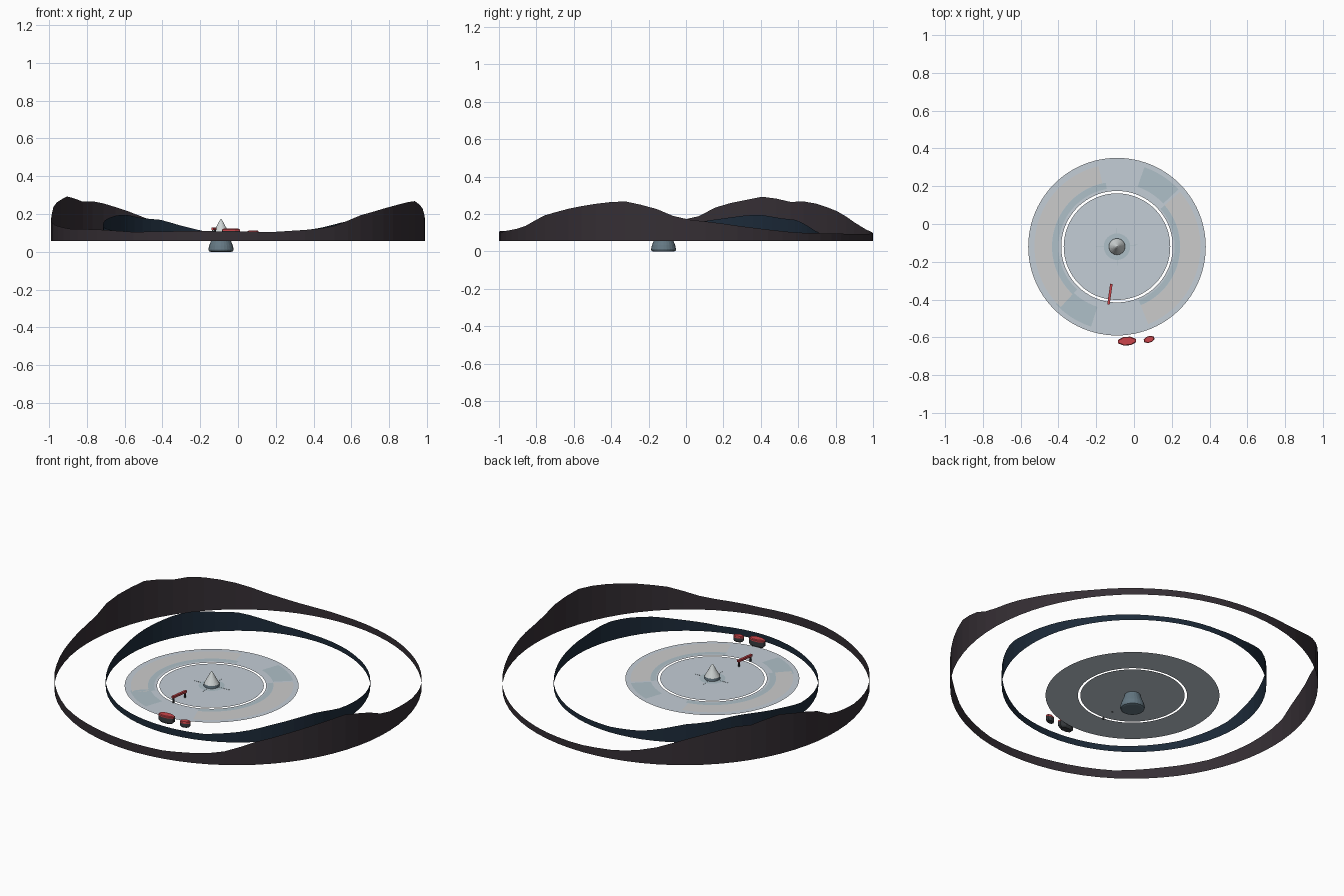
import bpy, math
from math import sin, cos, radians, tau

if "Cube" in bpy.data.objects:
    bpy.data.objects.remove(bpy.data.objects["Cube"])

CX, CY, Z = -0.09, -0.12, 0.087   # centre and height of the ice plate


def mat(name, col):
    m = bpy.data.materials.new(name)
    m.diffuse_color = (*col, 1)
    m.use_nodes = True
    m.node_tree.nodes["Principled BSDF"].inputs["Base Color"].default_value = m.diffuse_color
    return m


ROCK = mat("dark_rock", (0.036, 0.028, 0.035))
NAVY = mat("navy_rock", (0.012, 0.024, 0.042))
ICE = mat("ice", (0.55, 0.61, 0.67))
PALE = mat("pale_ice", (0.66, 0.67, 0.68))
BLUE = mat("blue_ice", (0.43, 0.53, 0.58))
HULL = mat("hull", (0.13, 0.19, 0.23))
NOSE = mat("nose", (0.62, 0.66, 0.66))
RED = mat("red", (0.6, 0.06, 0.07))
DARK = mat("dark", (0.04, 0.045, 0.05))


def make(name, verts, faces, m, smooth=False):
    me = bpy.data.meshes.new(name)
    me.from_pydata(verts, [], faces)
    ob = bpy.data.objects.new(name, me)
    bpy.context.collection.objects.link(ob)
    me.materials.append(m)
    if smooth:
        me.shade_smooth()
    return ob


def ridge(name, rx, ry, base, keys, m, n=72):
    """Thin wall whose top edge follows (angle, height) keys."""
    keys = keys + [(keys[0][0] + 360, keys[0][1])]
    v = []
    for i in range(n):
        a = keys[0][0] + 360 * i / n
        for (a0, z0), (a1, z1) in zip(keys, keys[1:]):
            if a0 <= a <= a1:
                h = z0 + (z1 - z0) * (a - a0) / (a1 - a0)
                break
        x, y = rx * cos(radians(a)), ry * sin(radians(a))
        v += [(x, y, base), (x, y, h)]
    f = [(2*i, 2*((i+1) % n), 2*((i+1) % n)+1, 2*i+1) for i in range(n)]
    make(name, v, f, m)


def sector(name, r0, r1, a0, a1, z, m):
    """Flat annular sector around the plate centre."""
    n = max(4, int((a1 - a0) / 3.75))
    v = []
    for i in range(n + 1):
        a = radians(a0 + (a1 - a0) * i / n)
        v += [(CX + r*cos(a), CY + r*sin(a), z) for r in (r0, r1)]
    make(name, v, [(2*i, 2*i+1, 2*i+3, 2*i+2) for i in range(n)], m)


def lathe(name, prof, m, n=24):
    v = [(CX + r*cos(tau*i/n), CY + r*sin(tau*i/n), z) for r, z in prof for i in range(n)]
    f = [(j*n+i, j*n+(i+1) % n, (j+1)*n+(i+1) % n, (j+1)*n+i)
         for j in range(len(prof)-1) for i in range(n)]
    f += [tuple(reversed(range(n)))]
    make(name, v, f, m)


def box(name, loc, size, rot, m):
    x, y, z = (s / 2 for s in size)
    v = [(a, b, c) for a in (-x, x) for b in (-y, y) for c in (-z, z)]
    f = [(0, 1, 3, 2), (4, 6, 7, 5), (0, 4, 5, 1), (2, 3, 7, 6), (0, 2, 6, 4), (1, 5, 7, 3)]
    ob = make(name, v, f, m)
    ob.location, ob.rotation_euler.z = loc, rot


def slab(name, x, y, rot, rx, ry, levels, m):
    """Eight-sided rounded block; levels are (scale, z)."""
    n, v = 8, []
    for s, z in levels:
        for i in range(n):
            a = tau * (i + .5) / n
            px, py = rx*s*cos(a)*1.06, ry*s*sin(a)*1.06
            v.append((x + px*cos(rot) - py*sin(rot), y + px*sin(rot) + py*cos(rot), z))
    k = len(levels) - 1
    f = [(j*n+i, j*n+(i+1) % n, (j+1)*n+(i+1) % n, (j+1)*n+i) for j in range(k) for i in range(n)]
    f += [tuple(reversed(range(n))), tuple(range(k*n, k*n+n))]
    make(name, v, f, m)


# distant ridges
ridge("outer_ridge", .99, 1.0, .056, [
    (-79, .105), (-65, .12), (-58, .14), (-50, .19), (-37, .235), (-26, .262), (-19, .268),
    (-14, .25), (-10, .235), (-5, .195), (0, .172), (9, .155), (17, .135), (28, .113), (37, .1),
    (55, .095), (75, .094), (90, .097), (104, .112), (114, .145), (125, .21), (134, .25),
    (140, .268), (146, .265), (155, .296), (166, .26), (171, .235), (177, .18), (190, .145),
    (205, .122), (222, .118), (236, .105), (255, .11)], ROCK)
ridge("inner_ridge", .715, .715, .06, [
    (-70, .1), (-53, .125), (-40, .155), (-28, .172), (-18, .175), (-5, .145), (10, .125),
    (30, .1), (60, .09), (90, .094), (105, .11), (114, .135), (124, .168), (135, .178),
    (147, .198), (156, .19), (172, .163), (185, .13), (210, .105), (240, .095), (265, .1)], NAVY)

# ice plate: inner floe and outer ring with a narrow gap
sector("outer_ice", .295, .47, 0, 360, Z, ICE)
sector("inner_ice", 0.0001, .282, 0, 360, Z, ICE)

# tinted patches on the ice
T = Z + .0015
sector("pale_patch_left", .345, .437, 103, 227, T, PALE)
sector("pale_patch_right", .335, .442, -68, 41, T, PALE)
sector("blue_band_left", .31, .344, 100, 227, T, BLUE)
sector("blue_band_right", .305, .334, -68, 41, T, BLUE)
sector("blue_patch_back", .335, .445, 43, 71, T, BLUE)
sector("blue_patch_front", .335, .445, 223, 252, T, BLUE)
sector("melt_ring", .03, .07, 0, 360, T, BLUE)
for i, (dx, dy, sx, sy) in enumerate([(0, .004, .22, .003), (0, 0, .003, .2)]):
    box(f"crack_{i+1}", (CX+dx, CY+dy, T), (sx, sy, .001), .05, BLUE)

# capsule standing through the ice
lathe("capsule_hull", [(.055, 0), (.064, .003), (.067, .012), (.062, .034), (.052, .06),
                       (.044, .08), (.042, .104)], HULL)
lathe("capsule_nose", [(.042, .1), (.04, .106), (.022, .138), (.008, .165), (.0005, .174)], NOSE)

# red frame: crossbar on two posts
p0, p1 = (-.12, -.318), (-.135, -.425)
ang = math.atan2(p1[1]-p0[1], p1[0]-p0[0])
box("frame_bar", ((p0[0]+p1[0])/2, (p0[1]+p1[1])/2, .122), (.11, .013, .012), ang, RED)
for i, t in enumerate((.08, .92)):
    box(f"frame_post_{i+1}", (p0[0]+(p1[0]-p0[0])*t, p0[1]+(p1[1]-p0[1])*t, .102),
        (.008, .008, .034), ang, DARK)

# two supply blocks with red tops
for i, (x, y, r, rx, ry, zt) in enumerate([(-.037, -.62, .06, .048, .023, .122),
                                           (.08, -.611, .3, .029, .017, .112)]):
    slab(f"block_body_{i+1}", x, y, r, rx, ry, [(.8, .076), (1, .085), (1, zt-.012)], DARK)
    slab(f"block_top_{i+1}", x, y, r, rx, ry, [(1, zt-.012), (1, zt-.004), (.85, zt)], RED)
